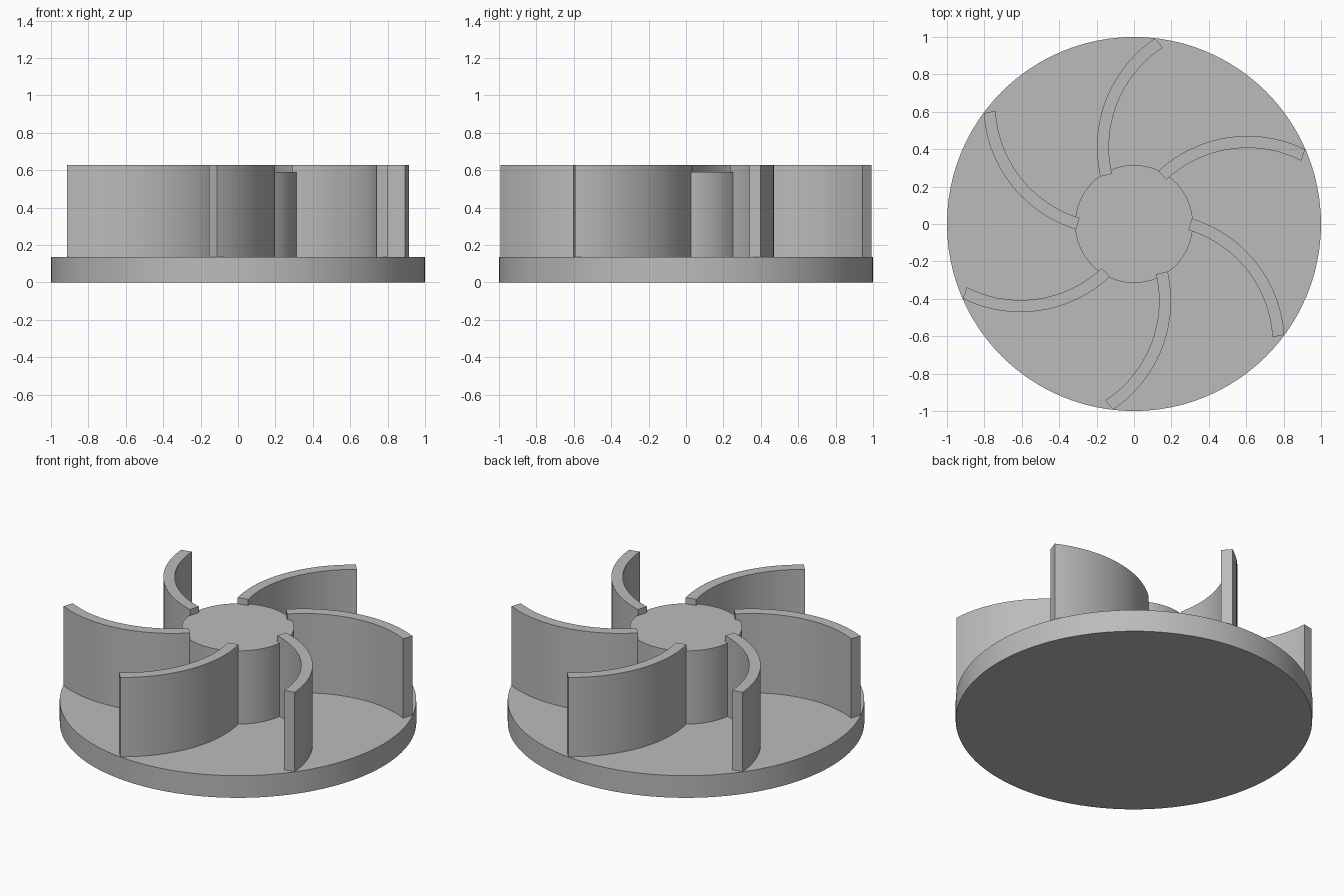
import bpy, bmesh
from math import sin, cos, radians, pi

if "Cube" in bpy.data.objects:
    bpy.data.objects.remove(bpy.data.objects["Cube"], do_unlink=True)

GREY = (0.5, 0.5, 0.5, 1)
grey = bpy.data.materials.new("plain grey")
grey.use_nodes = True
grey.diffuse_color = GREY
grey.node_tree.nodes["Principled BSDF"].inputs["Base Color"].default_value = GREY


def extrude_outline(name, outline, z0, z1):
    """Turn a flat outline into an upright solid."""
    bm = bmesh.new()
    base = bm.faces.new([bm.verts.new((x, y, z0)) for x, y in outline])
    top = bmesh.ops.extrude_face_region(bm, geom=[base])["geom"]
    verts = [v for v in top if isinstance(v, bmesh.types.BMVert)]
    bmesh.ops.translate(bm, verts=verts, vec=(0, 0, z1 - z0))
    bmesh.ops.recalc_face_normals(bm, faces=bm.faces)
    mesh = bpy.data.meshes.new(name)
    bm.to_mesh(mesh)
    bm.free()
    mesh.materials.append(grey)
    obj = bpy.data.objects.new(name, mesh)
    bpy.context.collection.objects.link(obj)
    bpy.ops.object.select_all(action="DESELECT")
    obj.select_set(True)
    bpy.context.view_layer.objects.active = obj
    bpy.ops.object.shade_smooth_by_angle(angle=radians(30))
    return obj


def arc(cx, cy, radius, start, end, steps):
    angles = [radians(start + (end - start) * i / steps) for i in range(steps + 1)]
    return [(cx + radius * cos(a), cy + radius * sin(a)) for a in angles]


# Round base plate and central hub
extrude_outline("base_plate", arc(0, 0, 1.0, 0, 360, 96)[:-1], 0, 0.137)
extrude_outline("hub", arc(0, 0, 0.315, 0, 360, 64)[:-1], 0.13, 0.59)

# Six curved blades sweeping from the hub to the rim
CENTRE = (0.502, 0.411)
blade_outline = (arc(*CENTRE, 0.70, 193, 123.9, 24)
                 + arc(*CENTRE, 0.636, 123.2, 193, 24))
for i in range(6):
    blade = extrude_outline(f"blade_{i + 1}", blade_outline, 0.13, 0.628)
    blade.rotation_euler.z = i * pi / 3
